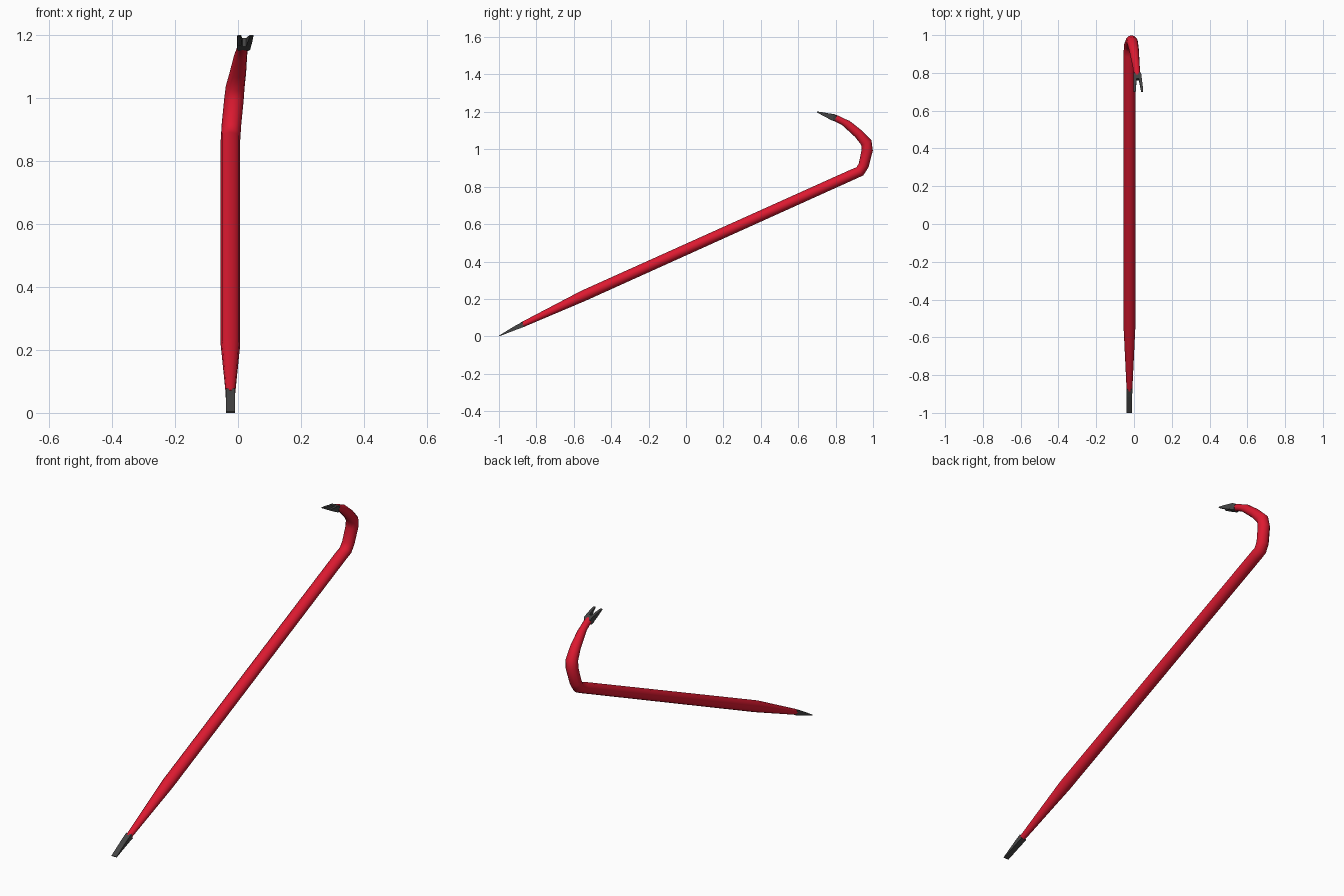
import bpy, bmesh, math
from mathutils import Vector

if "Cube" in bpy.data.objects:
    bpy.data.objects.remove(bpy.data.objects["Cube"])


def material(name, color):
    m = bpy.data.materials.new(name)
    m.diffuse_color = color
    m.use_nodes = True
    m.node_tree.nodes["Principled BSDF"].inputs["Base Color"].default_value = m.diffuse_color
    return m


RED = material("red_paint", (0.72, 0.01, 0.03, 1))
GREY = material("bare_steel", (0.06, 0.06, 0.06, 1))


def loft(name, stations, sides, mat, smooth=False):
    """Sweep a section along stations (x, y, z, half_width, half_height)."""
    bm = bmesh.new()
    pts = [Vector(s[:3]) for s in stations]
    corner = 1 / math.cos(math.pi / 4) if sides == 4 else 1
    rings = []
    for i, s in enumerate(stations):
        # tangent bisects the neighbouring segments
        a = (pts[i] - pts[i - 1]).normalized() if i else Vector()
        b = (pts[i + 1] - pts[i]).normalized() if i < len(pts) - 1 else Vector()
        t = (a + b).normalized()
        side = (Vector((1, 0, 0)) - t * t.x).normalized()
        up = t.cross(side)
        ring = []
        for k in range(sides):
            ang = 2 * math.pi * (k + 0.5 * (sides == 4)) / sides
            ring.append(bm.verts.new(pts[i] + side * math.cos(ang) * s[3] * corner
                                     + up * math.sin(ang) * s[4] * corner))
        rings.append(ring)
    for r0, r1 in zip(rings, rings[1:]):
        for k in range(sides):
            j = (k + 1) % sides
            bm.faces.new((r0[k], r0[j], r1[j], r1[k]))
    bm.faces.new(rings[0])
    bm.faces.new(rings[-1])
    bmesh.ops.recalc_face_normals(bm, faces=bm.faces)
    mesh = bpy.data.meshes.new(name)
    bm.to_mesh(mesh)
    bm.free()
    mesh.materials.append(mat)
    ob = bpy.data.objects.new(name, mesh)
    bpy.context.collection.objects.link(ob)
    if smooth:
        bpy.ops.object.select_all(action='DESELECT')
        ob.select_set(True)
        bpy.context.view_layer.objects.active = ob
        bpy.ops.object.shade_smooth_by_angle(angle=math.radians(40))
    return ob


# red bar: tapered foot, straight shaft, bent hook and narrowing neck
loft("bar", [
    (-0.024, -0.88, 0.06, 0.015, 0.014),
    (-0.024, -0.55, 0.216, 0.031, 0.029),
    (-0.024, 0.895, 0.867, 0.031, 0.028),
    (-0.023, 0.930, 0.882, 0.031, 0.028),
    (-0.021, 0.950, 0.915, 0.031, 0.028),
    (-0.013, 0.969, 0.995, 0.031, 0.030),
    (-0.009, 0.964, 1.036, 0.030, 0.030),
    (0.000, 0.922, 1.083, 0.026, 0.025),
    (0.008, 0.862, 1.134, 0.021, 0.022),
    (0.011, 0.842, 1.146, 0.019, 0.018),
    (0.014, 0.815, 1.160, 0.018, 0.018),
    (0.017, 0.785, 1.172, 0.018, 0.017),
], 12, RED, True)

# flat chisel at the foot
loft("chisel_tip", [
    (-0.024, -0.87, 0.064, 0.015, 0.014),
    (-0.024, -0.91, 0.046, 0.0145, 0.011),
    (-0.024, -0.999, 0.002, 0.0145, 0.002),
], 4, GREY)

# claw: solid root and two spreading prongs
loft("claw_root", [
    (0.016, 0.798, 1.166, 0.017, 0.015),
    (0.018, 0.785, 1.171, 0.021, 0.017),
    (0.020, 0.765, 1.178, 0.021, 0.014),
], 4, GREY)
for side, label in ((-1, "left"), (1, "right")):
    loft("claw_prong_" + label, [
        (0.0195 + side * 0.013, 0.772, 1.1755, 0.008, 0.0145),
        (0.0215 + side * 0.017, 0.735, 1.188, 0.007, 0.009),
        (0.0235 + side * 0.020, 0.700, 1.200, 0.0055, 0.002),
    ], 4, GREY)
